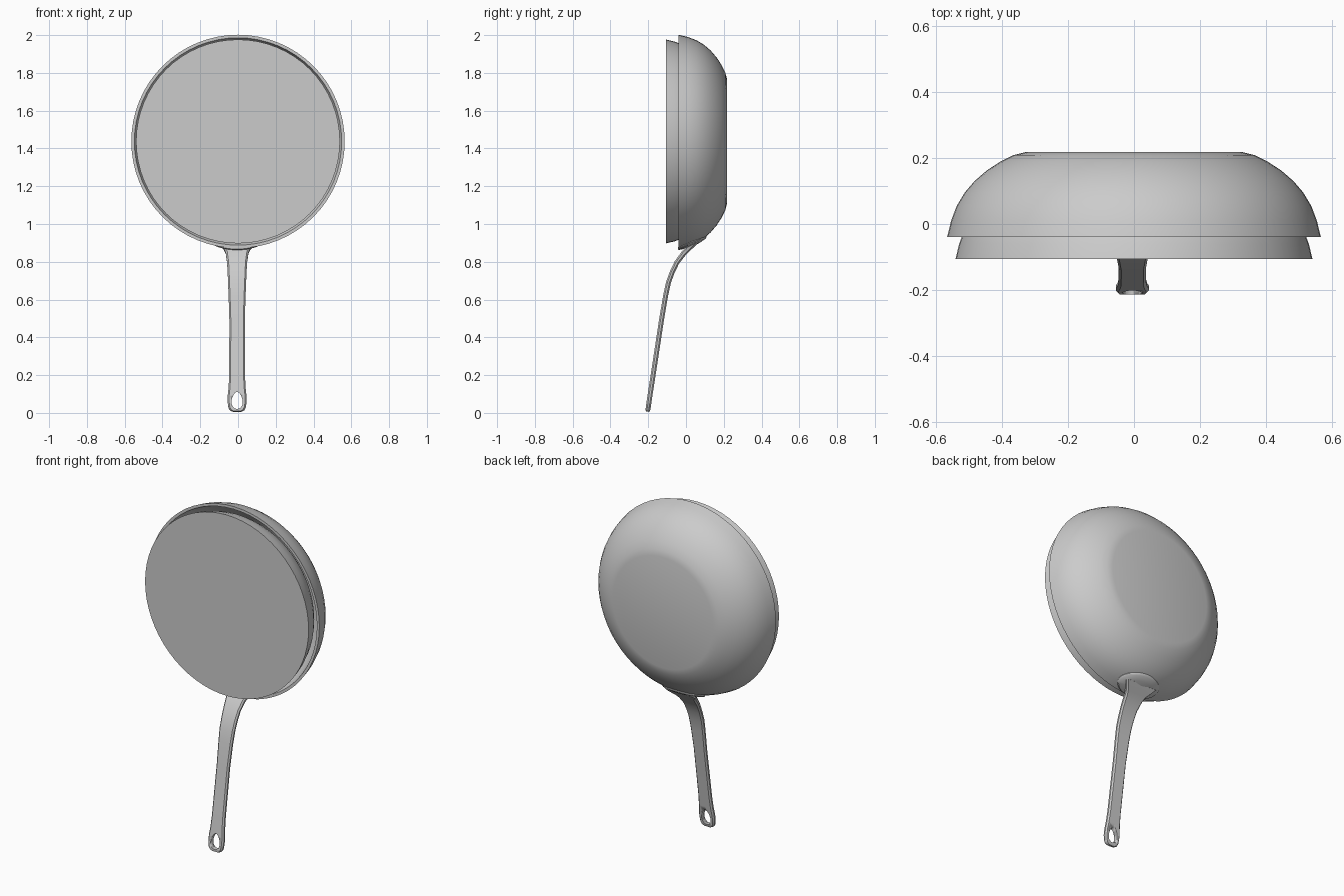
import bpy, bmesh, math
from mathutils import Vector

if "Cube" in bpy.data.objects:
    bpy.data.objects.remove(bpy.data.objects["Cube"])

CZ = 1.437      # height of the pan centre
SEG = 64
HX = -0.005     # handle centre line


def finish(bm, name, angle=35):
    bmesh.ops.recalc_face_normals(bm, faces=bm.faces)
    me = bpy.data.meshes.new(name)
    bm.to_mesh(me)
    bm.free()
    ob = bpy.data.objects.new(name, me)
    bpy.context.collection.objects.link(ob)
    bpy.ops.object.select_all(action='DESELECT')
    ob.select_set(True)
    bpy.context.view_layer.objects.active = ob
    bpy.ops.object.shade_smooth_by_angle(angle=math.radians(angle))
    return ob


def skin(bm, loops, closed=True):
    for a, b in zip(loops, loops[1:]):
        n = len(a)
        for i in range(n if closed else n - 1):
            j = (i + 1) % n
            bm.faces.new((a[i], a[j], b[j], b[i]))


def lathe(name, profile):
    """Turn (radius, y) points around the pan axis and cap both ends."""
    bm = bmesh.new()
    loops = []
    for r, y in profile:
        loops.append([bm.verts.new((r * math.sin(t), y, CZ - r * math.cos(t)))
                      for t in (2 * math.pi * i / SEG for i in range(SEG))])
    skin(bm, loops)
    bm.faces.new(loops[0])
    bm.faces.new(loops[-1])
    return finish(bm, name)


# Pan bowl: outer wall, rim and inner wall
outer = [(.33, .217), (.365, .208), (.405, .188), (.445, .162), (.482, .13),
         (.512, .095), (.536, .055), (.553, .01), (.565, -.04)]
inner = [(r - .018, y - .012) for r, y in outer[:-1]] + [(.549, -.04)]
lathe("pan_bowl", outer + inner[::-1])

# Nested inner dish with closed flat front
lathe("inner_dish", [(r * .956 - .0005, y * .93 - .068) for r, y in outer])


def wall_radius(y):
    pts = sorted((q, r) for r, q in outer)
    for (y0, r0), (y1, r1) in zip(pts, pts[1:]):
        if y <= y1:
            return r0 + (r1 - r0) * (y - y0) / (y1 - y0)
    return pts[-1][1]


# Oval mounting plate that follows the bowl wall
bm = bmesh.new()
N = 32
rings = []
for s, lift in ((1, -.006), (1, .004), (.93, .010), (.6, .011), (.25, .011)):
    ring = []
    for i in range(N):
        t = 2 * math.pi * i / N
        y = .033 + .076 * s * math.sin(t)
        a = .245 * s * math.cos(t)
        r = wall_radius(y) + lift
        ring.append(bm.verts.new((HX + r * math.sin(a), y, CZ - r * math.cos(a))))
    rings.append(ring)
skin(bm, rings)
bm.faces.new(rings[-1])
bm.faces.new(rings[0])
finish(bm, "mounting_plate")

# Handle: bevelled section swept along a bent path (y, z, half width, half thickness)
path = [(.05, .908, .105, .016), (.03, .888, .088, .016), (.010, .868, .070, .015),
        (-.012, .845, .060, .014), (-.048, .797, .053, .013), (-.073, .745, .050, .013),
        (-.093, .69, .048, .013), (-.108, .62, .045, .013), (-.13, .49, .041, .013),
        (-.174, .20, .042, .013), (-.184, .135, .045, .013), (-.191, .09, .050, .013),
        (-.196, .055, .050, .013), (-.200, .028, .046, .013), (-.202, .014, .038, .012),
        (-.2035, .007, .026, .009)]
bm = bmesh.new()
rings = []
for i, (y, z, w, h) in enumerate(path):
    p, q = path[max(i - 1, 0)], path[min(i + 1, len(path) - 1)]
    d = Vector((0, q[0] - p[0], q[1] - p[1])).normalized()
    nrm = Vector((0, d.z, -d.y))
    b = .008
    sec = [(-w + b, -h), (0, -h), (w - b, -h), (w, -h + b), (w, h - b),
           (w - b, h), (0, h), (-w + b, h), (-w, h - b), (-w, -h + b)]
    rings.append([bm.verts.new(Vector((HX + u, y, z)) + nrm * v) for u, v in sec])
skin(bm, rings)
bm.faces.new(rings[0])
bm.faces.new(rings[-1])
handle = finish(bm, "handle")

# Teardrop hanging hole
bm = bmesh.new()
loops = []
for y in (-.3, -.1):
    loop = []
    for i in range(24):
        t = 2 * math.pi * i / 24
        c = math.cos(t)
        loop.append(bm.verts.new((HX + .029 * math.sin(t) * (1 - .22 * c), y, .066 + .045 * c)))
    loops.append(loop)
skin(bm, loops)
bm.faces.new(loops[0])
bm.faces.new(loops[1])
cutter = finish(bm, "hole_cutter")
cutter.hide_render = True
cutter.hide_set(True)
cut = handle.modifiers.new("hole", 'BOOLEAN')
cut.operation = 'DIFFERENCE'
cut.solver = 'EXACT'
cut.object = cutter
